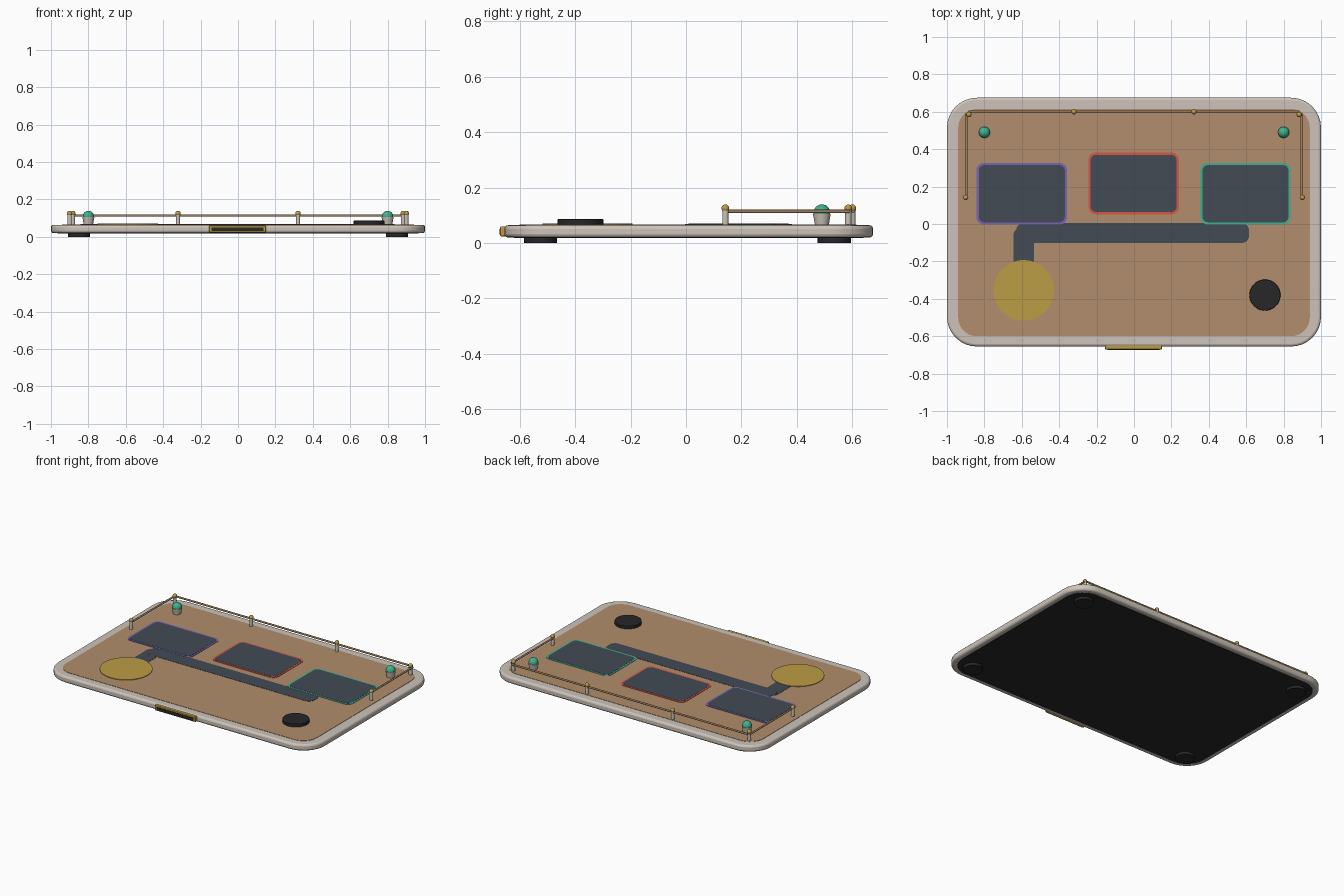
import bpy, bmesh, math
from mathutils import Vector

cube = bpy.data.objects.get("Cube")
if cube:
    bpy.data.objects.remove(cube, do_unlink=True)


def material(name, r, g, b):
    m = bpy.data.materials.new(name)
    m.use_nodes = True
    m.diffuse_color = (r, g, b, 1)
    bsdf = next(n for n in m.node_tree.nodes if n.type == 'BSDF_PRINCIPLED')
    bsdf.inputs["Base Color"].default_value = (r, g, b, 1)
    bsdf.inputs["Roughness"].default_value = 0.6
    return m


SHELL = material("warm grey", 0.61, 0.55, 0.49)
WOOD = material("tan", 0.44, 0.27, 0.15)
SLATE = material("slate", 0.055, 0.07, 0.09)
GOLD = material("gold", 0.50, 0.34, 0.06)
BLACK = material("black", 0.02, 0.02, 0.021)
BRONZE = material("bronze", 0.36, 0.22, 0.11)
PURPLE = material("purple", 0.18, 0.13, 0.46)
RED = material("red", 0.70, 0.09, 0.06)
GREEN = material("green", 0.05, 0.45, 0.27)


def finish(name, bm, mat, bevel=0.0, angle=35):
    bmesh.ops.recalc_face_normals(bm, faces=bm.faces)
    me = bpy.data.meshes.new(name)
    bm.to_mesh(me)
    bm.free()
    ob = bpy.data.objects.new(name, me)
    bpy.context.collection.objects.link(ob)
    me.materials.append(mat)
    if bevel:
        mod = ob.modifiers.new("Bevel", 'BEVEL')
        mod.width, mod.segments = bevel, 3
        mod.limit_method, mod.angle_limit = 'ANGLE', math.radians(40)
    bpy.ops.object.select_all(action='DESELECT')
    bpy.context.view_layer.objects.active = ob
    ob.select_set(True)
    bpy.ops.object.shade_smooth_by_angle(angle=math.radians(angle))
    return ob


def rounded_outline(x0, x1, y0, y1, r, steps=8):
    corners = [(x1 - r, y1 - r), (x0 + r, y1 - r), (x0 + r, y0 + r), (x1 - r, y0 + r)]
    pts = []
    for i, (cx, cy) in enumerate(corners):
        for s in range(steps + 1):
            a = math.pi / 2 * (i + s / steps)
            pts.append((cx + r * math.cos(a), cy + r * math.sin(a)))
    return pts


def slab(name, x0, x1, y0, y1, r, z0, z1, mat, bevel=0.0):
    """Rounded rectangle extruded from z0 to z1."""
    bm = bmesh.new()
    face = bm.faces.new([bm.verts.new((x, y, z0)) for x, y in rounded_outline(x0, x1, y0, y1, r)])
    out = bmesh.ops.extrude_face_region(bm, geom=[face])
    top = [v for v in out["geom"] if isinstance(v, bmesh.types.BMVert)]
    bmesh.ops.translate(bm, verts=top, vec=(0, 0, z1 - z0))
    return finish(name, bm, mat, bevel)


def cylinder(name, x, y, z0, z1, r0, r1, mat, bevel=0.0, sides=32):
    bm = bmesh.new()
    bmesh.ops.create_cone(bm, cap_ends=True, segments=sides, radius1=r0, radius2=r1, depth=z1 - z0)
    bmesh.ops.translate(bm, verts=bm.verts, vec=(x, y, (z0 + z1) / 2))
    return finish(name, bm, mat, bevel)


def ball(name, x, y, z, r, mat):
    bm = bmesh.new()
    bmesh.ops.create_uvsphere(bm, u_segments=20, v_segments=12, radius=r)
    bmesh.ops.translate(bm, verts=bm.verts, vec=(x, y, z))
    return finish(name, bm, mat, angle=60)


def rod(name, a, b, r, mat):
    a, b = Vector(a), Vector(b)
    bm = bmesh.new()
    bmesh.ops.create_cone(bm, cap_ends=True, segments=12, radius1=r, radius2=r, depth=(b - a).length)
    bmesh.ops.rotate(bm, verts=bm.verts, matrix=(b - a).to_track_quat('Z', 'Y').to_matrix())
    bmesh.ops.translate(bm, verts=bm.verts, vec=(a + b) / 2)
    return finish(name, bm, mat)


def box(name, x0, x1, y0, y1, z0, z1, mat, bevel=0.0):
    bm = bmesh.new()
    bmesh.ops.create_cube(bm, size=1)
    bmesh.ops.scale(bm, verts=bm.verts, vec=(x1 - x0, y1 - y0, z1 - z0))
    bmesh.ops.translate(bm, verts=bm.verts, vec=((x0 + x1) / 2, (y0 + y1) / 2, (z0 + z1) / 2))
    return finish(name, bm, mat, bevel)


# Tray body, deck and underside
slab("tray_body", -1, 1, -0.655, 0.675, 0.16, 0.02, 0.064, SHELL, 0.013)
slab("deck", -0.94, 0.94, -0.6, 0.615, 0.1, 0.055, 0.066, WOOD)
slab("underside", -0.965, 0.965, -0.62, 0.64, 0.13, 0.018, 0.03, BLACK)
for x in (-0.85, 0.85):
    for y in (-0.525, 0.535):
        cylinder("foot", x, y, 0, 0.02, 0.06, 0.06, BLACK)

# Path leading to the round plate
slab("path_long", -0.63, 0.615, -0.102, 0.005, 0.04, 0.06, 0.0675, SLATE)
slab("path_short", -0.645, -0.535, -0.35, -0.02, 0.04, 0.06, 0.0672, SLATE)
cylinder("round_plate", -0.59, -0.355, 0.06, 0.070, 0.162, 0.162, GOLD, sides=64)
cylinder("knob", 0.7, -0.38, 0.06, 0.086, 0.083, 0.083, BLACK, 0.003, 40)

# Three pads with coloured borders
for side, cx, cy, mat in (("right", -0.6, 0.162, PURPLE), ("middle", -0.002, 0.217, RED),
                          ("left", 0.596, 0.162, GREEN)):
    for part, w, h, r, top, m in (("border", 0.242, 0.165, 0.04, 0.0685, mat),
                                  ("pad", 0.23, 0.153, 0.03, 0.0695, SLATE)):
        slab(f"{side}_{part}", cx - w, cx + w, cy - h, cy + h, r, 0.06, top, m)

# Railing around the back
for s in (-1, 1):
    for x, y in ((0.9, 0.142), (0.883, 0.585), (0.321, 0.6)):
        cylinder("rail_post", s * x, y, 0.06, 0.118, 0.011, 0.011, SHELL, sides=16)
        ball("post_cap", s * x, y, 0.125, 0.014, GOLD)
    rod("side_rail", (s * 0.895, 0.142, 0.114), (s * 0.895, 0.59, 0.114), 0.006, BRONZE)

    # Corner lamps
    cylinder("lamp_cup", s * 0.8, 0.49, 0.06, 0.105, 0.024, 0.032, SHELL)
    ball("lamp_globe", s * 0.8, 0.49, 0.109, 0.03, GREEN)
rod("back_rail", (-0.885, 0.602, 0.114), (0.885, 0.602, 0.114), 0.006, BRONZE)

# Front plaque
box("plaque_frame", -0.154, 0.15, -0.67, -0.645, 0.024, 0.06, GOLD, 0.004)
box("plaque_panel", -0.141, 0.137, -0.673, -0.665, 0.030, 0.050, BLACK)
